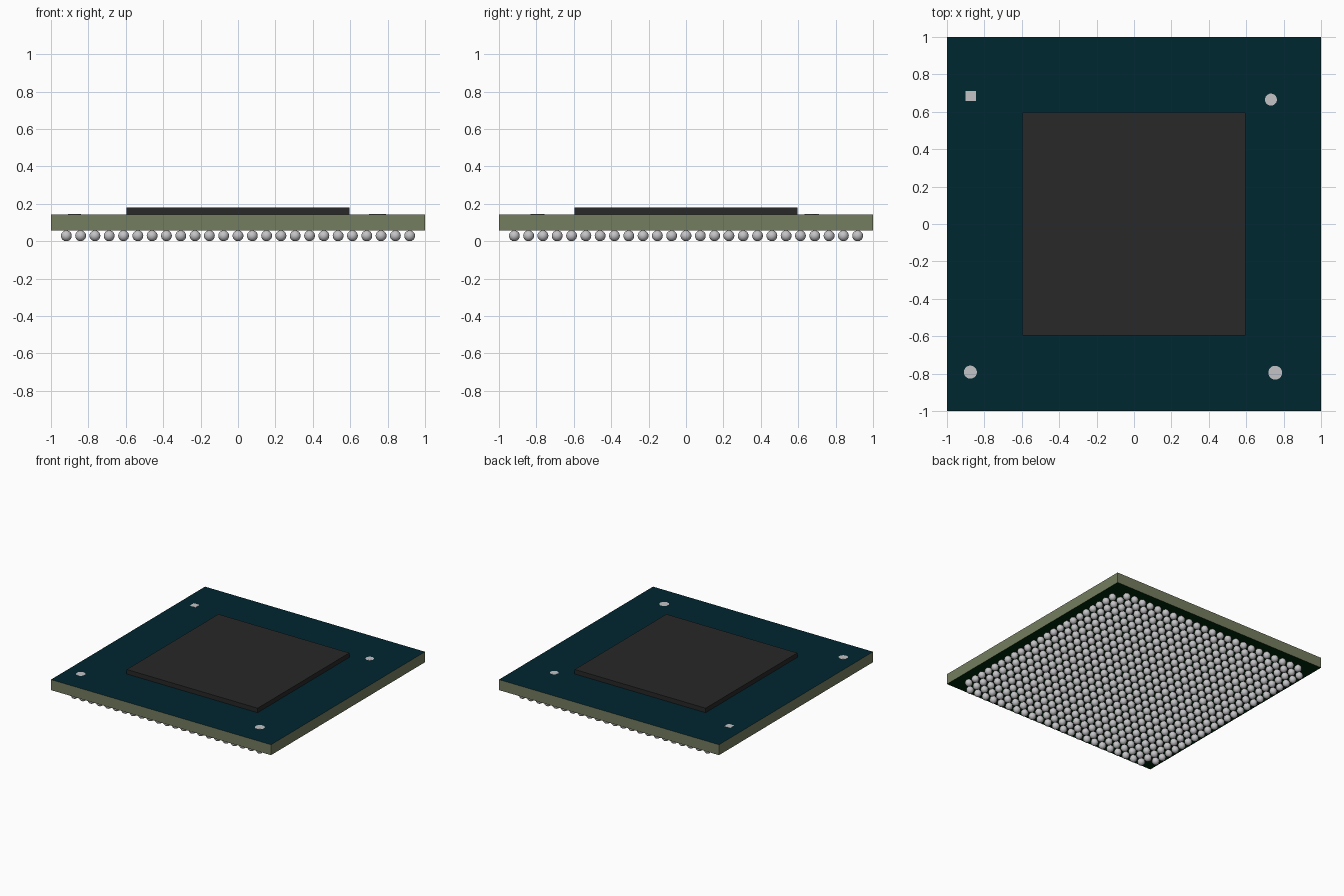
import bpy
import bmesh
from mathutils import Matrix

if "Cube" in bpy.data.objects:
    bpy.data.objects.remove(bpy.data.objects["Cube"], do_unlink=True)

BALL_R = 0.029
BOARD_TOP = 0.144
DIE_TOP = 0.181


def material(name, rgb, roughness=0.6):
    mat = bpy.data.materials.new(name)
    mat.use_nodes = True
    mat.diffuse_color = (*rgb, 1)
    shader = mat.node_tree.nodes["Principled BSDF"]
    shader.inputs["Base Color"].default_value = (*rgb, 1)
    shader.inputs["Roughness"].default_value = roughness
    return mat


teal = material("dark teal mask", (0.0, 0.02, 0.03))
olive = material("olive laminate", (0.175, 0.205, 0.115))
green = material("dark green mask", (0.0, 0.02, 0.002))
charcoal = material("charcoal", (0.021, 0.021, 0.021))
silver = material("silver", (0.55, 0.55, 0.57), 0.4)


def finish(name, bm, *mats):
    mesh = bpy.data.meshes.new(name)
    bm.to_mesh(mesh)
    bm.free()
    for mat in mats:
        mesh.materials.append(mat)
    obj = bpy.data.objects.new(name, mesh)
    bpy.context.collection.objects.link(obj)
    return obj


def box_bm(center_xy, size_xy, z0, z1):
    bm = bmesh.new()
    place = Matrix.Translation((*center_xy, (z0 + z1) / 2))
    scale = Matrix.Diagonal((*size_xy, z1 - z0, 1))
    bmesh.ops.create_cube(bm, size=1, matrix=place @ scale)
    return bm


# Board: masked top and underside, bare laminate edges
bm = box_bm((0, 0), (2, 2), 2 * BALL_R, BOARD_TOP)
bm.normal_update()
for face in bm.faces:
    if face.normal.z > 0.5:
        face.material_index = 1
    elif face.normal.z < -0.5:
        face.material_index = 2
finish("board", bm, olive, teal, green)

# Die
finish("die", box_bm((0, 0), (1.19, 1.19), BOARD_TOP, DIE_TOP), charcoal)

# Alignment marks: one square pad and three round pads
MARK_H = 0.001
finish("square_mark",
       box_bm((-0.873, 0.685), (0.054, 0.054), BOARD_TOP, BOARD_TOP + MARK_H), silver)
for name, x, y, r in (("back_left_mark", 0.732, 0.665, 0.032),
                      ("front_right_mark", -0.875, -0.792, 0.035),
                      ("front_left_mark", 0.755, -0.795, 0.037)):
    bm = bmesh.new()
    bmesh.ops.create_cone(bm, cap_ends=True, segments=32, radius1=r, radius2=r, depth=MARK_H,
                          matrix=Matrix.Translation((x, y, BOARD_TOP + MARK_H / 2)))
    finish(name, bm, silver)


# Solder balls: one ball repeated by two arrays into a centred grid
def ball_grid(name, counts, steps):
    bm = bmesh.new()
    bmesh.ops.create_uvsphere(bm, u_segments=16, v_segments=10, radius=BALL_R)
    for face in bm.faces:
        face.smooth = True
    obj = finish(name, bm, silver)
    obj.location.z = BALL_R
    for axis, (count, step) in enumerate(zip(counts, steps)):
        obj.location[axis] = -step * (count - 1) / 2
        array = obj.modifiers.new("repeat", "ARRAY")
        array.count = count
        array.use_relative_offset = False
        array.use_constant_offset = True
        offset = [0, 0, 0]
        offset[axis] = step
        array.constant_offset_displace = offset


# The outermost columns are two balls shorter, leaving the corners empty
COUNT, PITCH = 25, 0.0765
ball_grid("solder_balls", (COUNT - 2, COUNT), (PITCH, PITCH))
ball_grid("side_solder_balls", (2, COUNT - 2), (PITCH * (COUNT - 1), PITCH))
